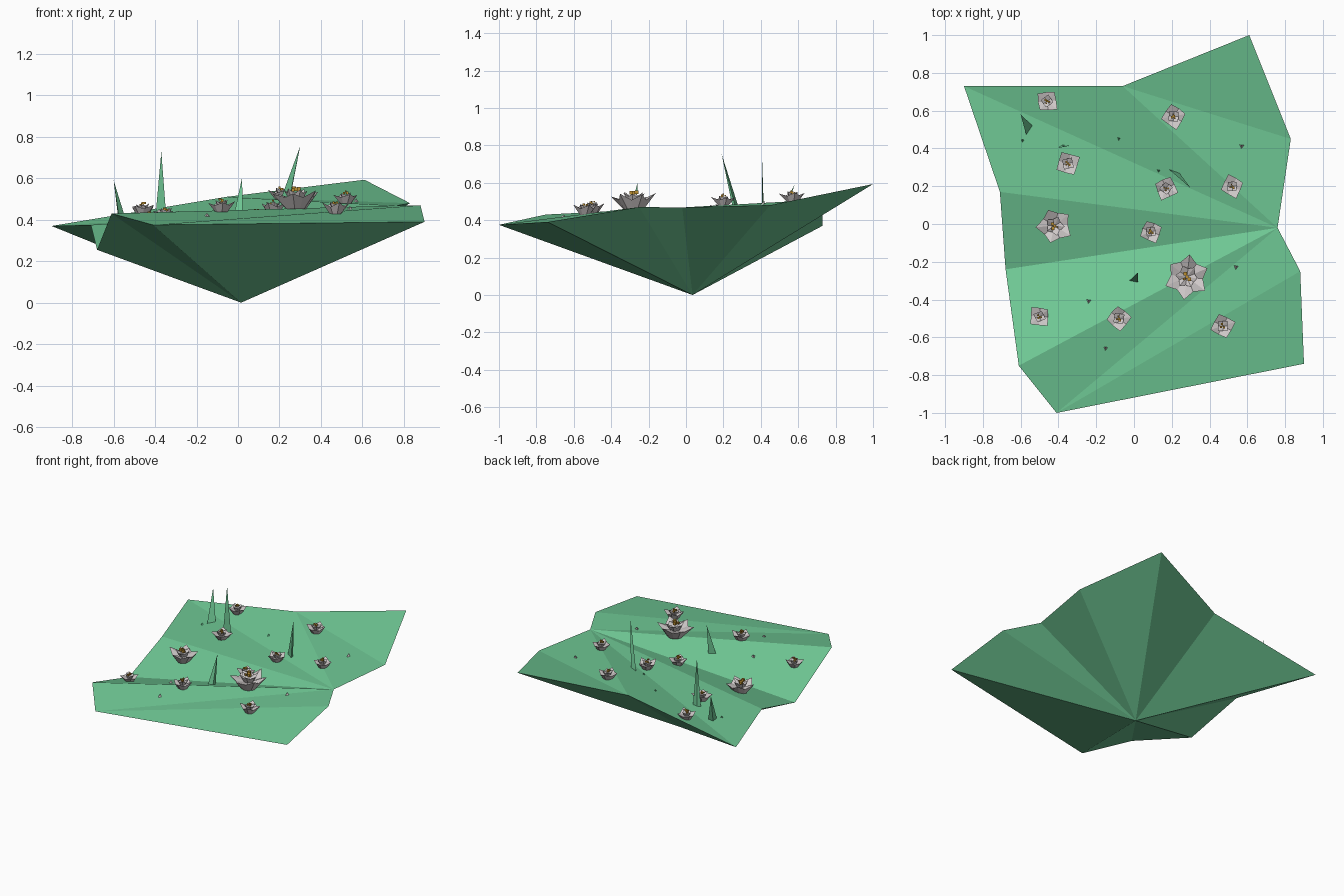
import bpy, bmesh, math, random
from mathutils import Vector
from mathutils.bvhtree import BVHTree

random.seed(4)
cube = bpy.data.objects.get("Cube")
if cube:
    bpy.data.objects.remove(cube)


def material(name, rgb):
    m = bpy.data.materials.new(name)
    m.use_nodes = True
    col = (*rgb, 1)
    m.diffuse_color = col
    bsdf = m.node_tree.nodes["Principled BSDF"]
    bsdf.inputs["Base Color"].default_value = col
    bsdf.inputs["Roughness"].default_value = 0.9
    return m


GREEN = material("meadow green", (0.16, 0.58, 0.30))
WHITE = material("petal white", (0.62, 0.58, 0.58))
GOLD = material("pollen gold", (0.50, 0.27, 0.03))


def finish(bm, name, mat):
    bmesh.ops.recalc_face_normals(bm, faces=bm.faces)
    me = bpy.data.meshes.new(name)
    bm.to_mesh(me)
    bm.free()
    me.materials.append(mat)
    ob = bpy.data.objects.new(name, me)
    bpy.context.collection.objects.link(ob)
    return ob


# Folded island: rim outline, creases fanning from the hub, point underneath
rim = dict(A=(-.41, -1, .375), B=(.90, -.74, .39), C=(.88, -.25, .47),
           D=(.76, -.02, .468), E=(.83, .45, .48), F=(.61, 1, .593),
           G=(-.06, .73, .51), H=(-.90, .73, .37), I=(-.71, .17, .375),
           J=(-.68, -.24, .255), K=(-.61, -.75, .43))
bm = bmesh.new()
v = {k: bm.verts.new(p) for k, p in rim.items()}
tip = bm.verts.new((.015, .035, 0))
for tri in ("ABC", "ACD", "KAD", "JKD", "IJD", "HID", "GHD", "GDE", "GEF"):
    bm.faces.new([v[c] for c in tri])
tree = BVHTree.FromBMesh(bm)
keys = "ABCDEFGHIJK"
for a, b in zip(keys, keys[1:] + keys[:1]):
    bm.faces.new((v[b], v[a], tip))
finish(bm, "island", GREEN)


def ground(x, y):
    hit = tree.ray_cast(Vector((x, y, 2)), Vector((0, 0, -1)))[0]
    return hit.z if hit else 0.4


def cup(bm, centre, r, h, n, turn):
    """Faceted bowl with pointed petals and a sunken middle."""
    foot, edge = [], []
    for i in range(2 * n):
        a = turn + math.pi * i / n
        point = i % 2 == 0
        rr = r * (random.uniform(.92, 1.08) if point else .74)
        hh = h * (random.uniform(.85, 1.1) if point else .66)
        d = Vector((math.cos(a), math.sin(a), 0))
        edge.append(bm.verts.new(centre + d * rr + Vector((0, 0, hh))))
        foot.append(bm.verts.new(centre + d * r * .42))
    middle = bm.verts.new(centre + Vector((0, 0, h * .45)))
    for i in range(2 * n):
        j = (i + 1) % (2 * n)
        bm.faces.new((foot[i], foot[j], edge[j], edge[i]))
        bm.faces.new((edge[i], edge[j], middle))
    bm.faces.new(foot[::-1])


def flower(x, y, r, turn):
    base = Vector((x, y, ground(x, y) - .003))
    n = 6 if r > .1 else 5 if r > .08 else 4
    bm = bmesh.new()
    cup(bm, base, r, r * .75, n, turn)
    cup(bm, base + Vector((0, 0, r * .3)), r * .52, r * .55, n, turn + .5)
    finish(bm, "flower", WHITE)
    # Loose pollen grains above the middle
    bm = bmesh.new()
    for k in range(4):
        a = turn + k * 1.7
        off = Vector((math.cos(a), math.sin(a), 0)) * r * .16 * (k > 0)
        made = bmesh.ops.create_cube(bm, size=r * random.uniform(.1, .18))
        bmesh.ops.translate(bm, verts=made["verts"],
                            vec=base + off + Vector((0, 0, r * random.uniform(.72, .95))))
    finish(bm, "flower_pollen", GOLD)


for x, y, r, turn in ((-.46, .65, .065, .9), (-.35, .32, .068, .5), (.21, .57, .068, .2),
                      (.17, .19, .066, 1.2), (.52, .2, .064, .3), (.09, -.04, .064, .4),
                      (-.42, -.01, .095, .7), (.28, -.28, .115, .4), (-.5, -.49, .062, .7),
                      (-.08, -.5, .068, .1), (.47, -.54, .068, .3)):
    flower(x, y, r, turn)


def spike(name, mat, corners, top):
    bm = bmesh.new()
    foot = [bm.verts.new((x, y, ground(x, y) - .005)) for x, y in corners]
    peak = bm.verts.new(top)
    for i in range(3):
        bm.faces.new((foot[i], foot[(i + 1) % 3], peak))
    bm.faces.new(foot[::-1])
    finish(bm, name, mat)


# Tall grass blades
spike("grass_blade", GREEN, ((-.57, .47), (-.537, .52), (-.575, .52)), (-.60, .58, .59))
spike("grass_blade", GREEN, ((-.40, .405), (-.345, .415), (-.38, .418)), (-.37, .407, .73))
spike("grass_blade", GREEN, ((.185, .29), (.235, .255), (.24, .27)), (.30, .19, .755))
spike("grass_blade", GREEN, ((-.025, -.30), (.022, -.31), (.015, -.27)), (.02, -.258, .605))

# Short sprouts and fallen petals
bits = [("sprout", GREEN, p) for p in ((-.59, .44), (-.08, .45), (.13, .28))]
bits += [("fallen_petal", WHITE, p) for p in ((.57, .41), (.54, -.23), (-.24, -.41), (-.15, -.66))]
for name, mat, (x, y) in bits:
    s = .013 if mat == GREEN else .017
    ring = [(x + s * math.cos(a), y + s * math.sin(a)) for a in (.4, 2.5, 4.6)]
    spike(name, mat, ring, (x, y + s / 2, ground(x, y) + s))
